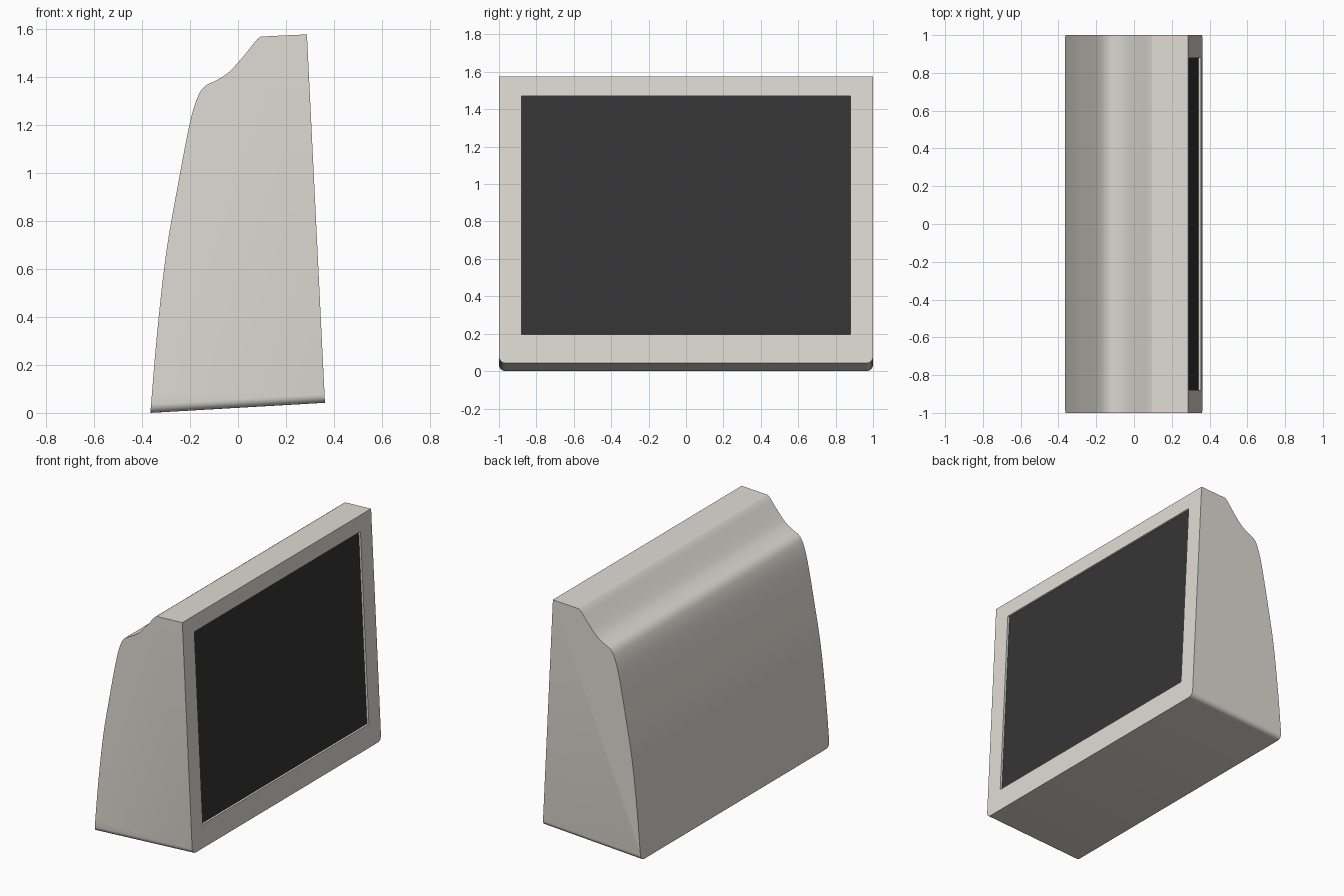
import bpy, bmesh
from mathutils import Vector

if "Cube" in bpy.data.objects:
    bpy.data.objects.remove(bpy.data.objects["Cube"])

HALF = 1.0  # half width along y


def material(name, color):
    m = bpy.data.materials.new(name)
    m.diffuse_color = (*color, 1)
    m.use_nodes = True
    m.node_tree.nodes["Principled BSDF"].inputs["Base Color"].default_value = m.diffuse_color
    return m


def make_object(name, bm, mat=None):
    me = bpy.data.meshes.new(name)
    bm.to_mesh(me)
    bm.free()
    ob = bpy.data.objects.new(name, me)
    bpy.context.collection.objects.link(ob)
    if mat:
        me.materials.append(mat)
    return ob


def smooth_path(pts, steps=4):
    """Catmull-Rom curve through 2D points."""
    p = [Vector(q) for q in pts]
    p = [2 * p[0] - p[1]] + p + [2 * p[-1] - p[-2]]
    out = []
    for a, b, c, d in zip(p, p[1:], p[2:], p[3:]):
        for i in range(steps):
            t = i / steps
            out.append(0.5 * (2 * b + (c - a) * t + (2 * a - 5 * b + 4 * c - d) * t * t
                              + (3 * b - a - 3 * c + d) * t ** 3))
    return out + [p[-2]]


def front_x(z):
    """x of the sloping front face at height z."""
    return 0.362 + (0.287 - 0.362) * (z - 0.042) / (1.576 - 0.042)


def prism(profile, half):
    bm = bmesh.new()
    face = bm.faces.new([bm.verts.new((x, -half, z)) for x, z in profile])
    ext = bmesh.ops.extrude_face_region(bm, geom=[face])
    bmesh.ops.translate(bm, vec=(0, 2 * half, 0),
                        verts=[g for g in ext["geom"] if isinstance(g, bmesh.types.BMVert)])
    bmesh.ops.recalc_face_normals(bm, faces=bm.faces)
    return bm


shell_mat = material("warm_plastic", (0.74, 0.72, 0.66))
screen_mat = material("dark_glass", (0.035, 0.035, 0.035))

# Casing: side profile with a curved back and stepped top
back = smooth_path([(-0.365, 0.0), (-0.337, 0.33), (-0.3, 0.66), (-0.25, 0.95), (-0.202, 1.2),
                    (-0.17, 1.31), (-0.14, 1.358), (-0.09, 1.385), (-0.04, 1.417),
                    (0.01, 1.47), (0.08, 1.556)])
profile = [tuple(v) for v in back] + [(0.095, 1.567), (0.287, 1.576), (0.362, 0.042)]
bm = prism(profile, HALF)

# Rounded lower side edges
low = [e for e in bm.edges
       if all(v.co.z < 0.05 for v in e.verts) and abs(e.verts[0].co.y - e.verts[1].co.y) < 0.01]
bmesh.ops.bevel(bm, geom=low, offset=0.035, segments=5, profile=0.5, affect='EDGES')
casing = make_object("casing", bm, shell_mat)

# Screen recess cut parallel to the sloping front
Z0, Z1, DEPTH, SIDE = 0.195, 1.47, 0.016, 0.88
cut = make_object("screen_cutter", prism([
    (front_x(Z0) - DEPTH, Z0), (front_x(Z1) - DEPTH, Z1),
    (front_x(Z1) + 0.1, Z1), (front_x(Z0) + 0.1, Z0)], SIDE))
cut.hide_render = True
mod = casing.modifiers.new("recess", 'BOOLEAN')
mod.operation, mod.solver, mod.object = 'DIFFERENCE', 'EXACT', cut
bpy.context.view_layer.objects.active = casing
casing.select_set(True)
bpy.ops.object.modifier_apply(modifier=mod.name)
bpy.data.objects.remove(cut)
bpy.ops.object.shade_smooth_by_angle(angle=0.45)

# Screen: thin panel resting in the recess
g = DEPTH - 0.002
make_object("screen", prism([
    (front_x(Z0) - DEPTH - 0.01, Z0), (front_x(Z1) - DEPTH - 0.01, Z1),
    (front_x(Z1) - g, Z1), (front_x(Z0) - g, Z0)], SIDE), screen_mat)
